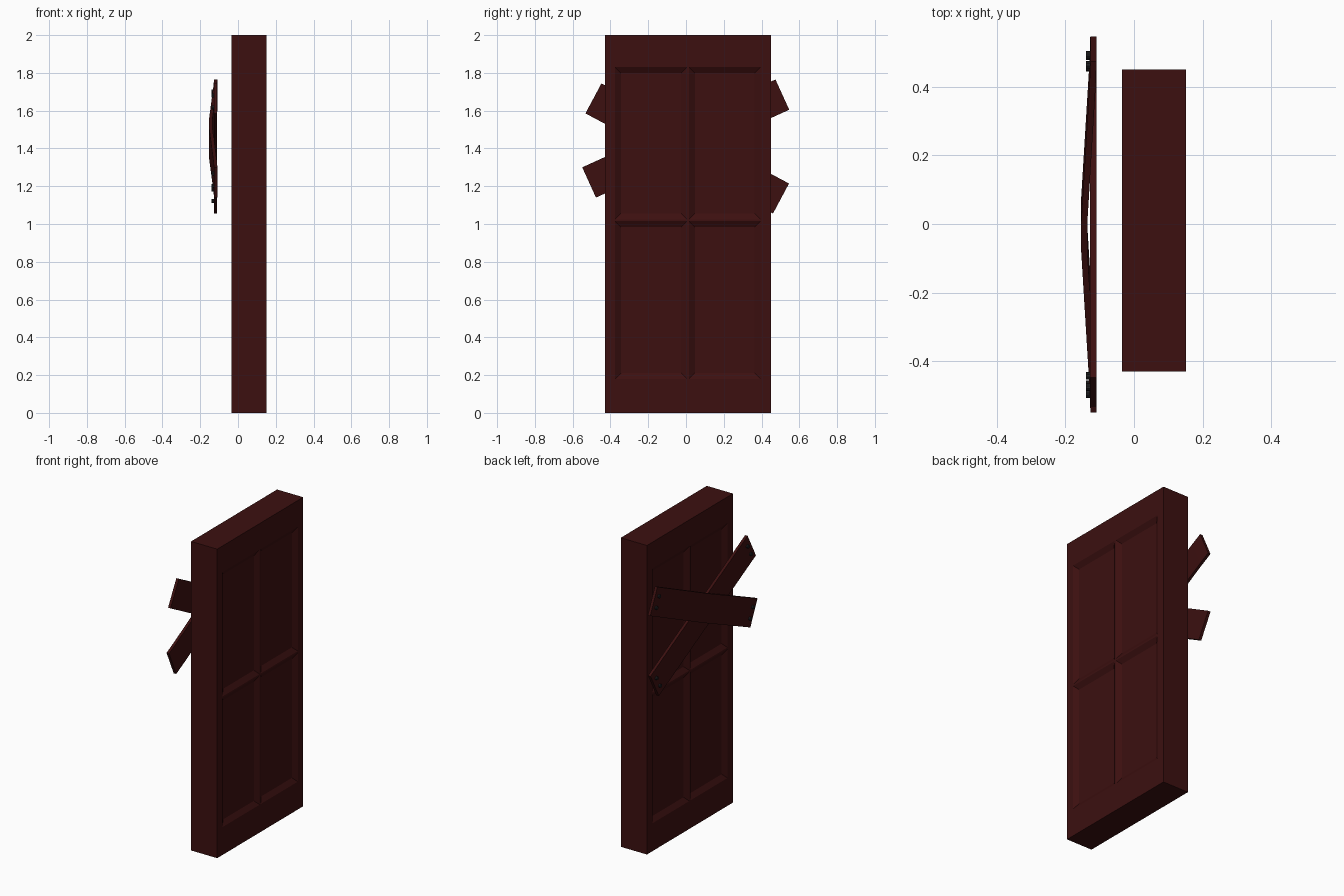
import bpy, bmesh
from math import atan2, hypot, pi
from mathutils import Matrix, Vector

if "Cube" in bpy.data.objects:
    bpy.data.objects.remove(bpy.data.objects["Cube"])


def material(name, rgb):
    m = bpy.data.materials.new(name)
    m.diffuse_color = (*rgb, 1)
    m.use_nodes = True
    m.node_tree.nodes["Principled BSDF"].inputs["Base Color"].default_value = m.diffuse_color
    return m


WOOD = material("dark_red_wood", (0.045, 0.005, 0.005))
IRON = material("iron", (0.015, 0.015, 0.017))


def add_object(name, bm, mat):
    bmesh.ops.recalc_face_normals(bm, faces=bm.faces)
    me = bpy.data.meshes.new(name)
    bm.to_mesh(me)
    bm.free()
    me.materials.append(mat)
    ob = bpy.data.objects.new(name, me)
    bpy.context.collection.objects.link(ob)
    return ob


# Door slab: a face lattice on each side, with four sunken panels
YS = [-0.43, -0.375, 0.005, 0.015, 0.395, 0.45]
ZS = [0, 0.18, 1.015, 1.025, 1.83, 2.0]
bm = bmesh.new()
panels = []
for x, flip in ((-0.035, True), (0.152, False)):
    grid = [[bm.verts.new((x, y, z)) for z in ZS] for y in YS]
    for i in range(5):
        for j in range(5):
            quad = [grid[i][j], grid[i + 1][j], grid[i + 1][j + 1], grid[i][j + 1]]
            f = bm.faces.new(quad[::-1] if flip else quad)
            if i in (1, 3) and j in (1, 3):
                panels.append(f)
bmesh.ops.bridge_loops(bm, edges=[e for e in bm.edges if e.is_boundary])
bm.normal_update()
bmesh.ops.inset_individual(bm, faces=panels, thickness=0.045, depth=-0.02)
add_object("door", bm, WOOD)


# Planks: side profile (distance along, inner x) given thickness and width
def plank(name, start, end, width, profile, thick=0.018):
    dy, dz = end[0] - start[0], end[1] - start[1]
    length = hypot(dy, dz)
    mid = Vector((0, (start[0] + end[0]) / 2, (start[1] + end[1]) / 2))
    place = Matrix.Translation(mid) @ Matrix.Rotation(atan2(dz, dy), 4, 'X')
    bm = bmesh.new()
    rings = []
    for s, x in profile:
        rings.append([bm.verts.new(place @ Vector((px, s * length / 2, w)))
                      for px, w in ((x, -width / 2), (x, width / 2),
                                    (x - thick, width / 2), (x - thick, -width / 2))])
    for a, b in zip(rings, rings[1:]):
        for k in range(4):
            n = (k + 1) % 4
            bm.faces.new((a[k], a[n], b[n], b[k]))
    bm.faces.new(rings[0])
    bm.faces.new(rings[-1])
    add_object(name, bm, WOOD)

    # Two nail heads at each end
    bm = bmesh.new()
    for side in (-1, 1):
        for w in (-0.035, 0.035):
            p = place @ Vector((-0.131, side * (length / 2 - 0.035), w))
            bmesh.ops.create_cone(
                bm, cap_ends=True, segments=10, radius1=0.011, radius2=0.011, depth=0.018,
                matrix=Matrix.Translation(p) @ Matrix.Rotation(pi / 2, 4, 'Y'))
    add_object(name + "_nails", bm, IRON)


plank("straight_plank", (-0.49, 1.665), (0.503, 1.135), 0.18,
      [(-1, -0.11), (1, -0.11)])
plank("bowed_plank", (-0.513, 1.22), (0.51, 1.685), 0.176,
      [(-1, -0.109), (-0.85, -0.112), (-0.08, -0.136),
       (0.08, -0.136), (0.85, -0.112), (1, -0.109)])
